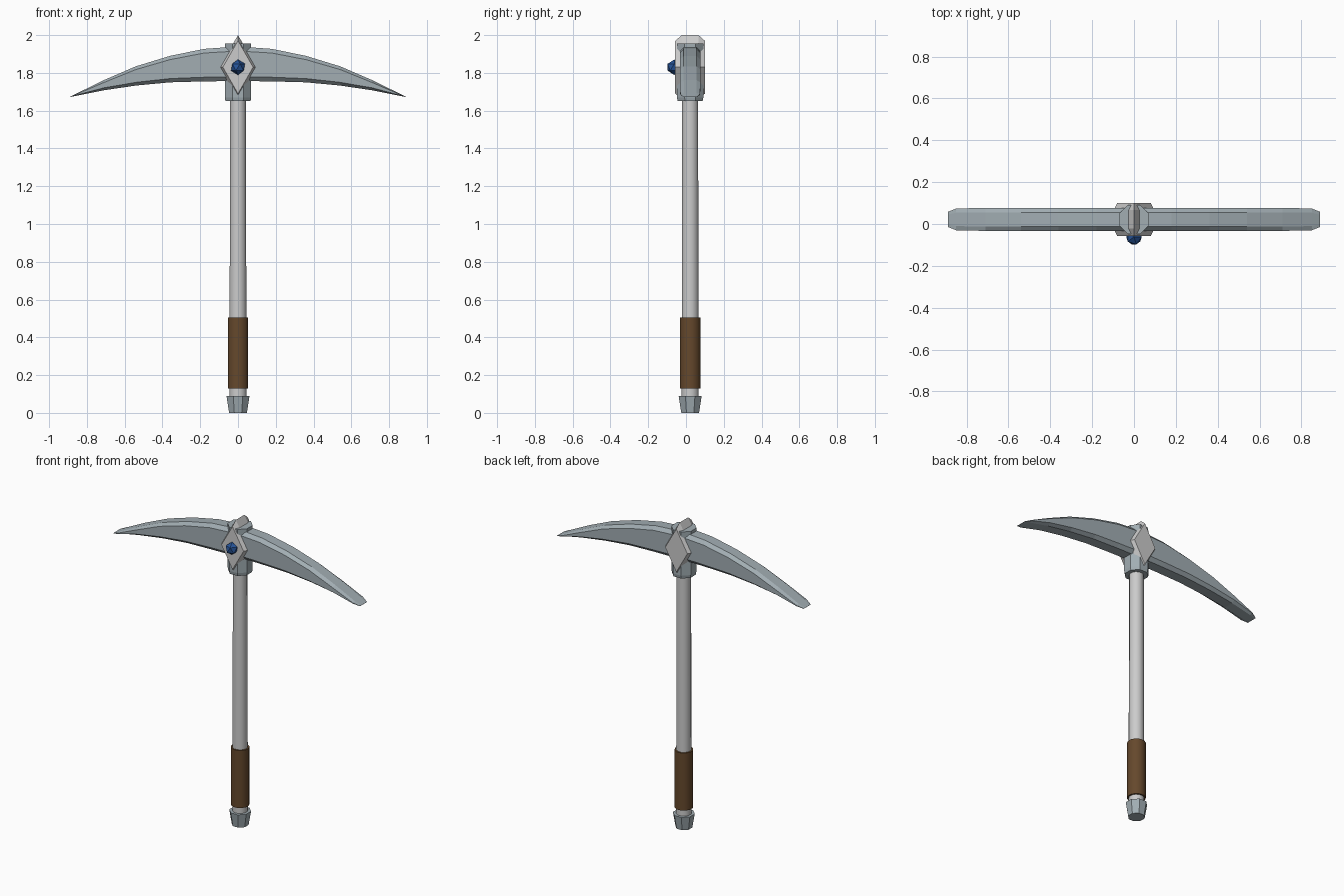
import bpy, bmesh, math

if "Cube" in bpy.data.objects:
    bpy.data.objects.remove(bpy.data.objects["Cube"])

YC = 0.022  # depth of the handle axis


def material(name, rgb):
    m = bpy.data.materials.new(name)
    m.diffuse_color = (*rgb, 1)
    m.use_nodes = True
    m.node_tree.nodes["Principled BSDF"].inputs["Base Color"].default_value = m.diffuse_color
    return m


steel = material("steel", (0.36, 0.42, 0.45))
leather = material("leather", (0.13, 0.065, 0.025))
blue = material("blue", (0.02, 0.09, 0.32))


def loft(name, rings, mat=None, smooth=False):
    """Skin a list of equal-sized vertex rings and cap both ends."""
    bm = bmesh.new()
    loops = [[bm.verts.new(p) for p in ring] for ring in rings]
    n = len(loops[0])
    for a, b in zip(loops, loops[1:]):
        for i in range(n):
            j = (i + 1) % n
            bm.faces.new((a[i], a[j], b[j], b[i]))
    bm.faces.new(loops[0])
    bm.faces.new(loops[-1])
    bmesh.ops.remove_doubles(bm, verts=bm.verts, dist=1e-5)
    bmesh.ops.recalc_face_normals(bm, faces=bm.faces)
    me = bpy.data.meshes.new(name)
    bm.to_mesh(me)
    bm.free()
    ob = bpy.data.objects.new(name, me)
    bpy.context.collection.objects.link(ob)
    if mat:
        me.materials.append(mat)
    if smooth:
        bpy.context.view_layer.objects.active = ob
        ob.select_set(True)
        bpy.ops.object.shade_smooth_by_angle(angle=math.radians(40))
        ob.select_set(False)
    return ob


def turned(name, profile, sides, mat=None, smooth=False):
    """Upright turned part from (radius, z) pairs, flat side facing front."""
    angles = [2 * math.pi * (i + 0.5) / sides for i in range(sides)]
    k = 1 / math.cos(math.pi / sides)
    loft(name, [[(r * k * math.cos(a), YC + r * k * math.sin(a), z) for a in angles]
                for r, z in profile], mat, smooth)


# Handle, grip, pommel and head socket
turned("handle", [(0.045, 0.05), (0.042, 1.70)], 12, smooth=True)
turned("grip", [(0.054, 0.13), (0.054, 0.505)], 12, leather, True)
turned("pommel", [(0.047, 0), (0.061, 0.09)], 8, steel)
turned("socket", [(0.066, 1.65), (0.07, 1.67), (0.07, 1.955)], 8, steel)

# Curved double blade: (x, top z, bottom z, half depth, edge chamfer)
half = [(0.18, 1.927, 1.755, 0.055, 0.022), (0.36, 1.89, 1.75, 0.055, 0.02),
        (0.54, 1.835, 1.733, 0.055, 0.017), (0.71, 1.762, 1.708, 0.055, 0.013),
        (0.85, 1.693, 1.680, 0.052, 0.004), (0.89, 1.673, 1.672, 0.036, 0)]
stations = [(-x, *rest) for x, *rest in reversed(half)]
stations += [(0, 1.94, 1.757, 0.055, 0.024)] + half


def blade_ring(x, top, bottom, h, c):
    f = h * 0.62
    section = [(-f, top), (f, top), (h, top - c), (h, bottom + c),
               (f, bottom), (-f, bottom), (-h, bottom + c), (-h, top - c)]
    return [(x, YC + y, z) for y, z in section]


loft("blade", [blade_ring(*s) for s in stations], steel)

# Chamfered diamond block through the head
def diamond(y, w, h):
    return [(w, y, 1.83), (0, y, 1.83 + h), (-w, y, 1.83), (0, y, 1.83 - h)]


loft("diamond_block", [diamond(-0.057, 0.08, 0.14), diamond(-0.022, 0.098, 0.17),
                       diamond(0.066, 0.098, 0.17), diamond(0.10, 0.08, 0.14)])

# Gem on the front
bpy.ops.mesh.primitive_ico_sphere_add(subdivisions=1, radius=0.041,
                                      location=(0, -0.062, 1.83))
gem = bpy.context.object
gem.name = "gem"
gem.data.materials.append(blue)
